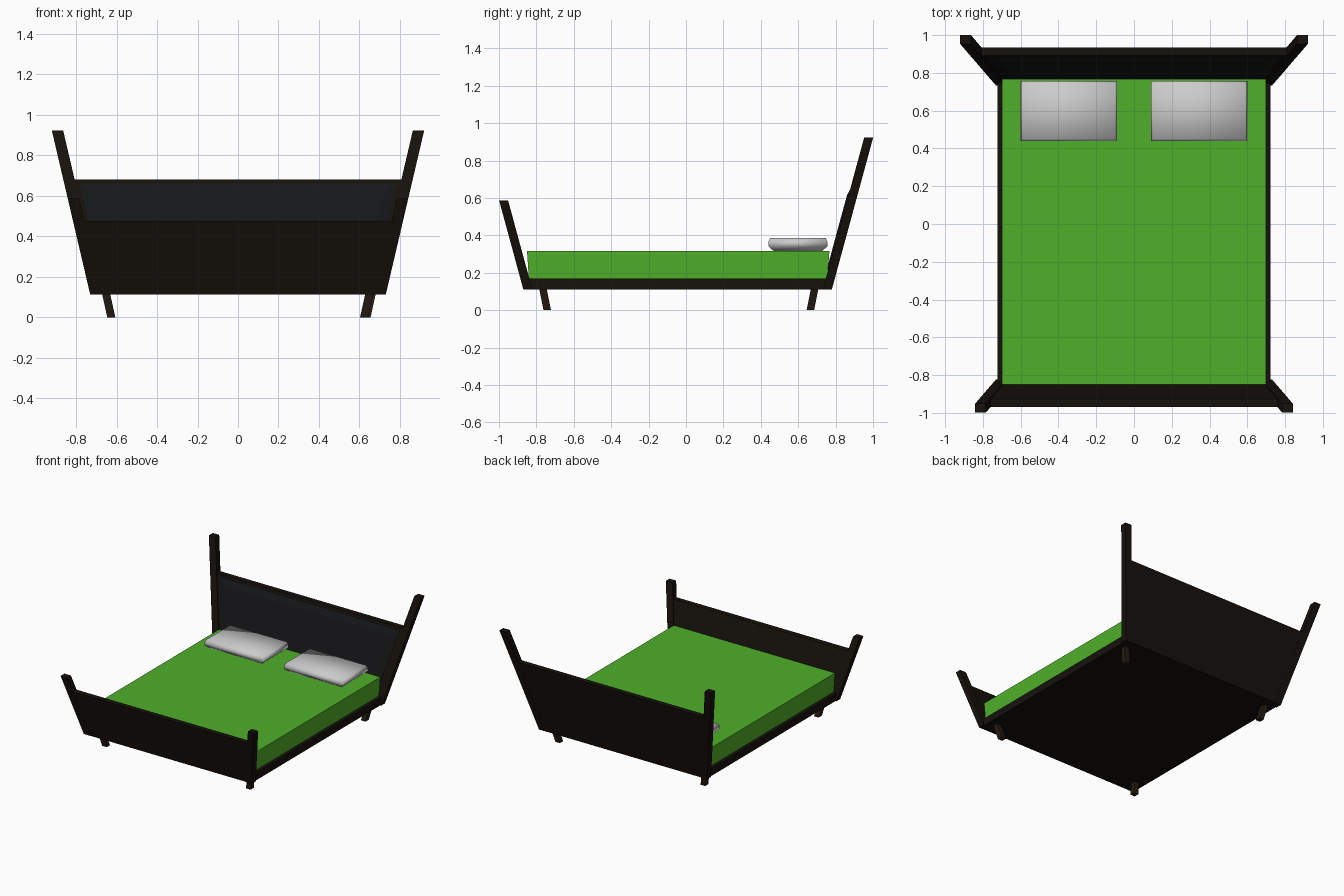
import bpy, bmesh

if "Cube" in bpy.data.objects:
    bpy.data.objects.remove(bpy.data.objects["Cube"])

BASE = 0.112          # underside of the frame
SX, SY = 0.234, 0.272  # outward lean of posts per unit height


def material(name, rgb):
    m = bpy.data.materials.new(name)
    m.diffuse_color = (*rgb, 1)
    m.use_nodes = True
    m.node_tree.nodes["Principled BSDF"].inputs["Base Color"].default_value = m.diffuse_color
    return m


wood = material("dark_wood", (0.008, 0.0055, 0.0035))
leg_wood = material("leg_wood", (0.02, 0.012, 0.007))
fabric = material("dark_fabric", (0.008, 0.0085, 0.0095))
green = material("green_cover", (0.08, 0.43, 0.023))


def loft(name, rings, mat=None):
    """Skin a stack of four-point rings and cap both ends."""
    bm = bmesh.new()
    vs = [[bm.verts.new(p) for p in r] for r in rings]
    for a, b in zip(vs, vs[1:]):
        for i in range(4):
            j = (i + 1) % 4
            bm.faces.new((a[i], a[j], b[j], b[i]))
    bm.faces.new(vs[0][::-1])
    bm.faces.new(vs[-1])
    bmesh.ops.recalc_face_normals(bm, faces=bm.faces)
    me = bpy.data.meshes.new(name)
    bm.to_mesh(me)
    bm.free()
    ob = bpy.data.objects.new(name, me)
    bpy.context.collection.objects.link(ob)
    if mat:
        me.materials.append(mat)
    return ob


def rect(x0, x1, y0, y1, z):
    return [(x0, y0, z), (x1, y0, z), (x1, y1, z), (x0, y1, z)]


def end_y(end, z, depth=0.0):
    """Outer surface of the head (+1) or foot (-1), moved inward by depth."""
    start = 0.78 if end > 0 else -0.87
    return start + end * (SY * (z - BASE) - depth)


def side_x(z, inset=0.0):
    return 0.73 + SX * (z - BASE) - inset


# Leaning corner posts and end boards
for end, label, post_top, board_top in ((1, "head", 0.924, 0.68), (-1, "foot", 0.587, 0.475)):
    for s, side in ((-1, "left"), (1, "right")):
        loft(f"{label}_post_{side}",
             [rect(s * side_x(z, 0.056), s * side_x(z), end_y(end, z, 0.048), end_y(end, z), z)
              for z in (BASE, post_top)], wood)
    loft(f"{label}board",
         [rect(-side_x(z, 0.03), side_x(z, 0.03), end_y(end, z, 0.042), end_y(end, z, 0.001), z)
          for z in (BASE, board_top)], wood)

# Padded headboard panel with a bevelled front
def panel_ring(z0, z1, inset, depth):
    return [(s * side_x(z, inset), end_y(1, z, depth), z)
            for s, z in ((-1, z0), (1, z0), (1, z1), (-1, z1))]


loft("headboard_panel", [panel_ring(0.19, 0.66, 0.075, 0.035),
                         panel_ring(0.19, 0.66, 0.075, 0.044),
                         panel_ring(0.25, 0.615, 0.13, 0.056)], fabric)

# Bed base with side rails
loft("bed_base", [rect(-0.722, 0.722, -0.86, 0.77, z) for z in (BASE, 0.17)], wood)

# Mattress, very slightly wider at the top
loft("mattress", [rect(-0.695, 0.695, -0.84, 0.755, 0.165),
                  rect(-0.70, 0.70, -0.85, 0.767, 0.316)], green)

# Short legs leaning inward towards the floor
for s, side in ((-1, "left"), (1, "right")):
    for end, label, y in ((-1, "front", -0.742), (1, "back", 0.665)):
        off = 0.006 * s * end + 0.003 * s
        rings = []
        for z in (0.0, 0.14):
            cx = s * (0.626 + 0.22 * z) + off * (s > 0)
            cy = y + end * 0.2 * z
            rings.append(rect(cx - 0.02, cx + 0.02, cy - 0.02, cy + 0.02, z))
        loft(f"{label}_leg_{side}", rings, leg_wood)

# Pillows
for s, side in ((-1, "left"), (1, "right")):
    rings = [rect(s * 0.345 - 0.255 + i, s * 0.345 + 0.255 - i, 0.44 + i, 0.757 - i, z)
             for i, z in ((0.03, 0.316), (0.0, 0.342), (0.001, 0.366), (0.01, 0.386))]
    pillow = loft(f"pillow_{side}", rings)
    for p in pillow.data.polygons:
        p.use_smooth = True
